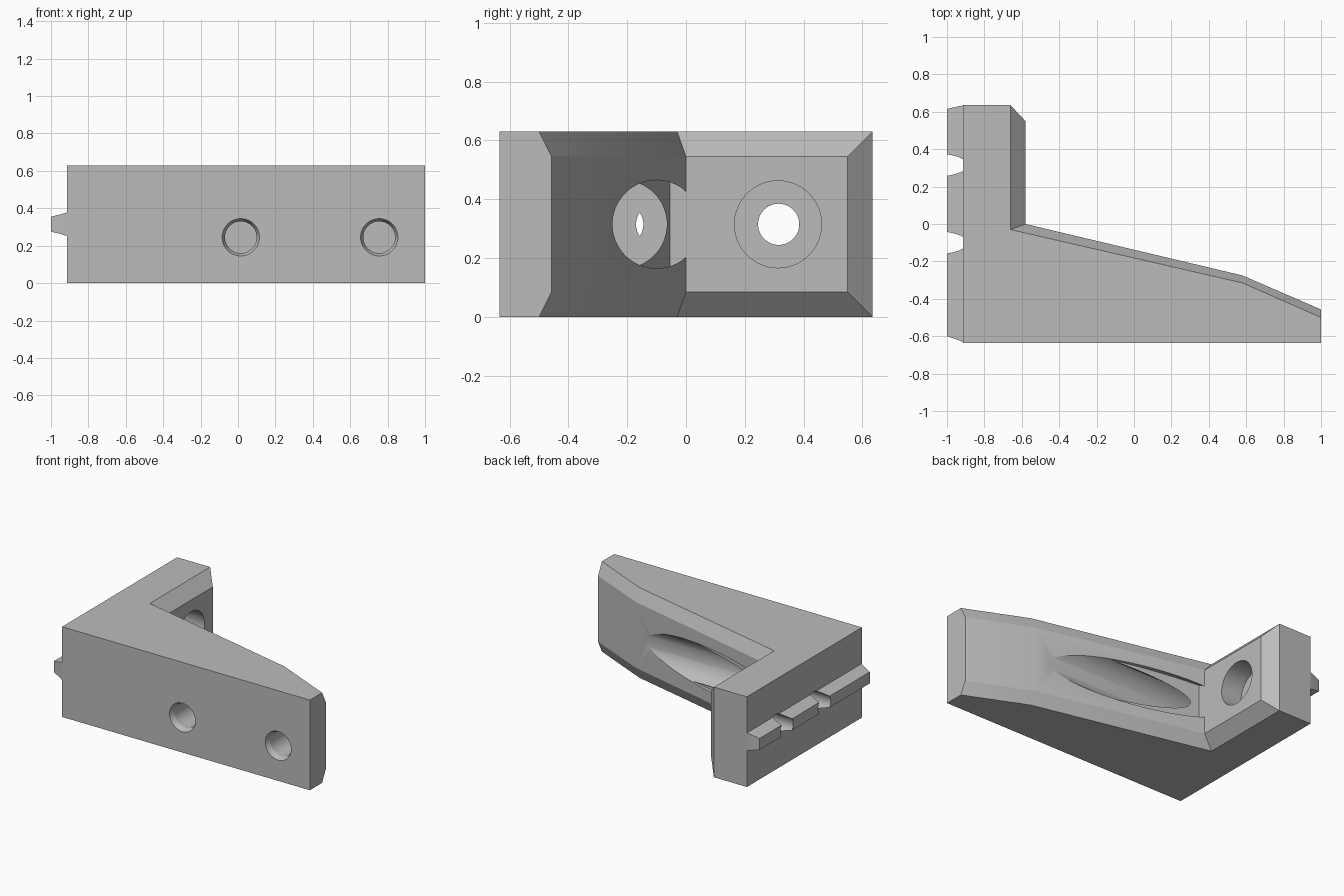
import bpy, bmesh, math
from mathutils import Vector

cube = bpy.data.objects.get("Cube")
if cube:
    bpy.data.objects.remove(cube, do_unlink=True)

grey = bpy.data.materials.new("matte_grey")
grey.use_nodes = True
colour = (0.5, 0.5, 0.5, 1)
grey.diffuse_color = colour
grey.node_tree.nodes["Principled BSDF"].inputs["Base Color"].default_value = colour

H, BEVEL, MID = 0.63, 0.085, 0.315


def to_object(name, bm):
    bmesh.ops.recalc_face_normals(bm, faces=bm.faces)
    mesh = bpy.data.meshes.new(name)
    bm.to_mesh(mesh)
    bm.free()
    mesh.materials.append(grey)
    obj = bpy.data.objects.new(name, mesh)
    bpy.context.collection.objects.link(obj)
    return obj


def loft(rings):
    """Skin a stack of equal-length point rings and cap both ends."""
    bm = bmesh.new()
    rows = [[bm.verts.new(p) for p in ring] for ring in rings]
    n = len(rows[0])
    for a, b in zip(rows, rows[1:]):
        for i in range(n):
            j = (i + 1) % n
            bm.faces.new((a[i], a[j], b[j], b[i]))
    bm.faces.new(rows[0])
    bm.faces.new(rows[-1])
    bmesh.ops.remove_doubles(bm, verts=bm.verts, dist=0.0005)
    return bm


def prism_x(points, x0, x1):
    return loft([[(x, y, z) for y, z in points] for x in (x0, x1)])


def circle(r, y, n=64):
    return [(y + r * math.cos(2 * math.pi * i / n),
             MID + r * math.sin(2 * math.pi * i / n)) for i in range(n)]


def lens(r, n=28):
    """Overlap of two equal circles set side by side."""
    right, left = -0.1, -0.215
    a = math.acos((right - left) / 2 / r)
    pts = []
    for centre, turn in ((left, 0), (right, math.pi)):
        for i in range(n):
            t = turn - a + 2 * a * i / n
            pts.append((centre + r * math.cos(t), MID + r * math.sin(t)))
    return pts


def cone_y(r0, r1, x, z, y0, y1):
    n = 48
    ring = lambda r, y: [(x + r * math.cos(2 * math.pi * i / n), y,
                          z + r * math.sin(2 * math.pi * i / n)) for i in range(n)]
    return loft([ring(r0, y0), ring(r1, y1)])


def cut(target, bm):
    cutter = to_object("cutter", bm)
    cutter.hide_render = True
    mod = target.modifiers.new("cut", "BOOLEAN")
    mod.operation, mod.solver, mod.object = "DIFFERENCE", "EXACT", cutter
    bpy.context.view_layer.objects.active = target
    bpy.ops.object.modifier_apply(modifier=mod.name)
    bpy.data.objects.remove(cutter, do_unlink=True)


# L-shaped body with bevelled inner edges
back = [(-0.66, 0.635), (-0.915, 0.635), (-0.915, -0.635), (1, -0.635)]
outer = [(1, -0.5), (0.58, -0.315), (-0.66, -0.03), (-0.66, 0.635)] + back
inner = [(1, -0.457), (0.58, -0.275), (-0.58, 0), (-0.58, 0.55)] + back
levels = ((outer, 0), (inner, BEVEL), (inner, H - BEVEL), (outer, H))
body = to_object("bracket_body", loft([[(x, y, z) for x, y in ring]
                                       for ring, z in levels]))

# Locating ridge on the outside of the upright
rail = [(-0.914, -0.632, 0.634, 0.063), (-0.94, -0.62, 0.629, 0.055),
        (-1, -0.6, 0.615, 0.04)]
ridge = to_object("locating_ridge", loft(
    [[(x, a, MID - h), (x, b, MID - h), (x, b, MID + h), (x, a, MID + h)]
     for x, a, b, h in rail]))

# Through bolt hole with counterbore in the upright
for part in (body, ridge):
    cut(part, prism_x(circle(0.07, 0.315), -1.1, 0))
    cut(part, prism_x(circle(0.07, -0.1), -1.1, -0.85))
cut(body, prism_x(circle(0.148, 0.313), -0.74, 0))

# Tool clearance recess running along the sloping face
recess = prism_x(circle(0.15, -0.1), -0.579, 0.7)
bmesh.ops.bisect_plane(recess, geom=recess.verts[:] + recess.edges[:] + recess.faces[:],
                       plane_co=(-0.58, -0.055, 0), plane_no=(0.11, 0.68, 0),
                       clear_inner=True)
bmesh.ops.holes_fill(recess, edges=[e for e in recess.edges if e.is_boundary])
cut(body, recess)
cut(body, prism_x(lens(0.15), -0.74, 0.7))
cut(body, prism_x(lens(0.07), -0.87, 0))

# Blind insert holes with countersinks in the front
for x in (0.015, 0.755):
    cut(body, cone_y(0.085, 0.085, x, 0.245, -0.7, -0.41))
    cut(body, cone_y(0.102, 0.085, x, 0.245, -0.64, -0.6))

for obj in (body, ridge):
    bpy.ops.object.select_all(action="DESELECT")
    obj.select_set(True)
    bpy.context.view_layer.objects.active = obj
    bpy.ops.object.shade_smooth_by_angle(angle=math.radians(20))
